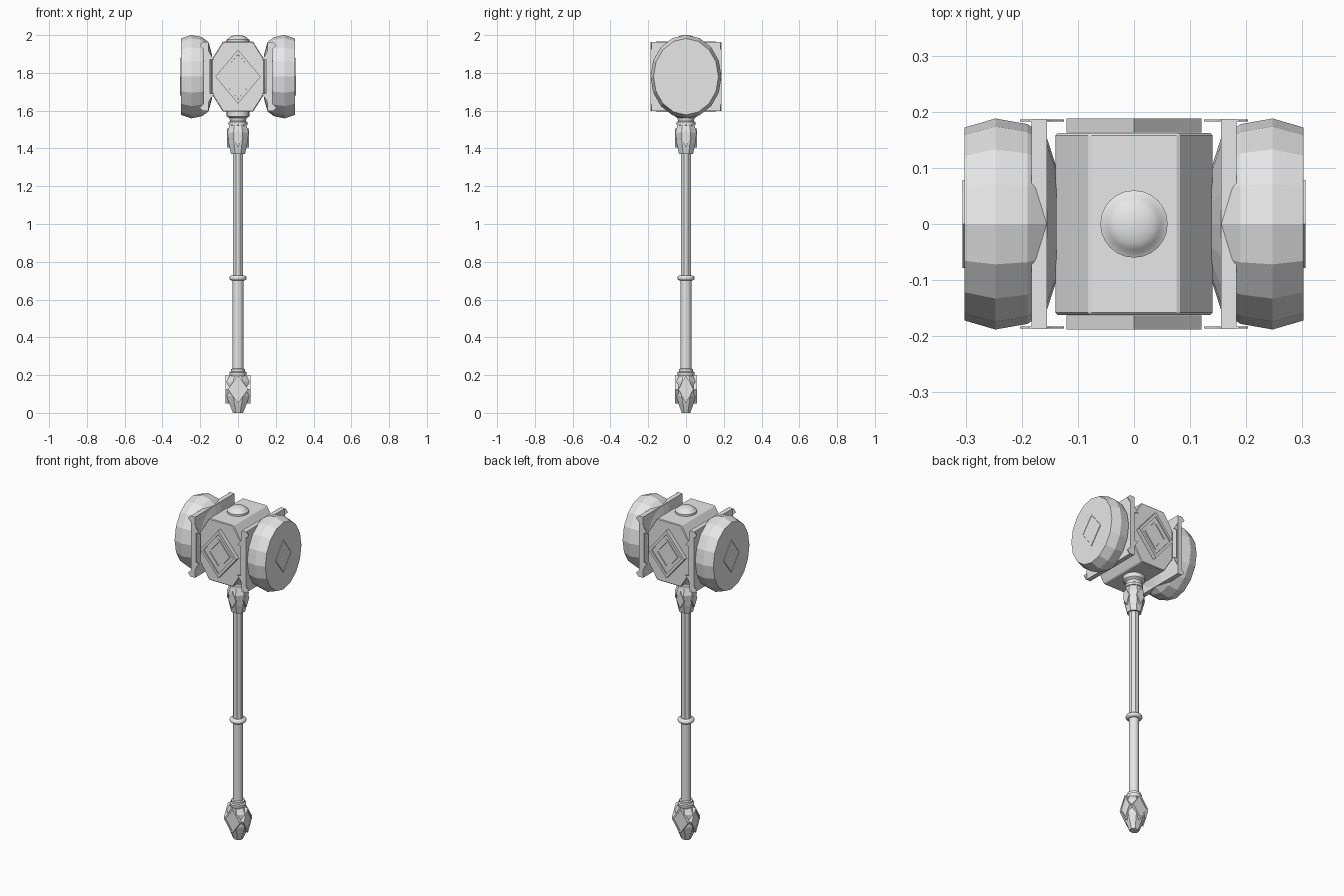
import bpy, bmesh, math
from mathutils import Vector

old = bpy.data.objects.get("Cube")
if old:
    bpy.data.objects.remove(old, do_unlink=True)

metal = bpy.data.materials.new("light_grey_metal")
metal.use_nodes = True
metal.diffuse_color = (0.8, 0.8, 0.8, 1)
metal.node_tree.nodes["Principled BSDF"].inputs["Base Color"].default_value = (0.8, 0.8, 0.8, 1)

MID = 1.78  # height of the head centre


def finish(name, bm, smooth=False, bevel=0):
    bmesh.ops.recalc_face_normals(bm, faces=bm.faces)
    mesh = bpy.data.meshes.new(name)
    bm.to_mesh(mesh)
    bm.free()
    mesh.materials.append(metal)
    ob = bpy.data.objects.new(name, mesh)
    bpy.context.collection.objects.link(ob)
    if bevel:
        mod = ob.modifiers.new("Bevel", "BEVEL")
        mod.width = bevel
        mod.segments = 1
    if smooth:
        bpy.ops.object.select_all(action="DESELECT")
        ob.select_set(True)
        bpy.context.view_layer.objects.active = ob
        bpy.ops.object.shade_smooth_by_angle(angle=math.radians(40))
    return ob


def loft(name, profile, sides, place, smooth=False, turn=0):
    """Rings of (position, radius), capped at both ends; place maps (a, b, t) to a point."""
    bm = bmesh.new()
    rings = []
    for t, r in profile:
        angles = [math.tau * (i + turn) / sides for i in range(sides)]
        rings.append([bm.verts.new(place(r * math.cos(a), r * math.sin(a), t)) for a in angles])
    for low, high in zip(rings, rings[1:]):
        for i in range(sides):
            j = (i + 1) % sides
            bm.faces.new((low[i], low[j], high[j], high[i]))
    bm.faces.new(rings[0])
    bm.faces.new(rings[-1])
    return finish(name, bm, smooth)


def upright(a, b, t):
    return (a, b, t)


def prism(name, outline, start, end, place, bevel=0):
    """Outline (u, v) extruded from start to end along the third axis."""
    bm = bmesh.new()
    low = [bm.verts.new(place(u, v, start)) for u, v in outline]
    high = [bm.verts.new(place(u, v, end)) for u, v in outline]
    bm.faces.new(low)
    bm.faces.new(high)
    for i in range(len(low)):
        j = (i + 1) % len(low)
        bm.faces.new((low[i], low[j], high[j], high[i]))
    return finish(name, bm, bevel=bevel)


def diamond(w, h):
    return [(w, 0), (0, h), (-w, 0), (0, -h)]


def diamond_frame(name, w, h, band, start, end, place):
    """Diamond border made of four mitred strips."""
    bm = bmesh.new()
    k = 1 - band
    outer, inner = diamond(w, h), diamond(w * k, h * k)
    grid = [[bm.verts.new(place(u, v, d)) for u, v in ring]
            for ring, d in ((outer, start), (outer, end), (inner, end), (inner, start))]
    for a in range(4):
        for i in range(4):
            j, b = (i + 1) % 4, (a + 1) % 4
            bm.faces.new((grid[a][i], grid[a][j], grid[b][j], grid[b][i]))
    return finish(name, bm)


# Central block of the head, an octagon run front to back
half = [(0.08, 0.185), (0.14, 0.09), (0.14, -0.09), (0.08, -0.185)]
octagon = half + [(-u, v) for u, v in reversed(half)]
prism("head_block", octagon, -0.162, 0.162, lambda u, v, d: (u, d, MID + v), bevel=0.004)

# Layered diamonds on the front and back of the head
for side, label in ((-1, "front"), (1, "back")):
    def face(u, v, d, side=side):
        return (u, side * d, MID + v)
    prism(label + "_diamond_plate", diamond(0.10, 0.118), 0.163, 0.181, face)
    diamond_frame(label + "_diamond_border", 0.12, 0.143, 0.17, 0.163, 0.188, face)
    diamond_frame(label + "_diamond_inner_border", 0.075, 0.09, 0.2, 0.178, 0.186, face)

# Striking drums, square brackets and corner ornaments, mirrored
drum_profile = [(0.138, 0.10), (0.156, 0.156), (0.19, 0.178), (0.247, 0.188), (0.302, 0.172)]
plate_edge = [(0.187, 0.183), (-0.187, 0.183), (-0.187, -0.183), (0.187, -0.183)]
corner = [(0.155, 0.183), (0.187, 0.183), (0.203, 0.165), (0.183, 0.145),
          (0.165, 0.12), (0.165, 0.0), (0.148, 0.0), (0.148, 0.09),
          (0.125, 0.09), (0.145, 0.115), (0.157, 0.14)]
for s, label in ((1, "left"), (-1, "right")):
    loft(label + "_drum", drum_profile, 16,
         lambda a, b, t: (s * t, a, MID + b * 1.175))
    prism(label + "_bracket", plate_edge, 0.155, 0.183,
          lambda u, v, d: (s * d, u, MID + v))
    diamond_frame(label + "_drum_diamond", 0.078, 0.10, 0.1, 0.30, 0.306,
                  lambda u, v, d: (s * d, u, MID + v))
    prism(label + "_drum_diamond_plate", diamond(0.07, 0.09), 0.30, 0.304,
          lambda u, v, d: (s * d, u, MID + v))
    for y in (-1, 1):
        for z in (-1, 1):
            prism(label + "_corner_ornament", corner, 0.183, 0.1865,
                  lambda u, v, d: (s * u, y * d, MID + z * v))

# Domed cap on top of the head
dome = [(1.96, 0.06), (1.976, 0.06), (1.98, 0.052), (1.988, 0.046),
        (1.995, 0.034), (1.999, 0.018), (2.0, 0.004)]
loft("top_cap", dome, 24, upright, True)

# Stepped neck between head and socket
neck = [(1.52, 0.04), (1.525, 0.05), (1.54, 0.05), (1.545, 0.042), (1.56, 0.045),
        (1.57, 0.06), (1.60, 0.06)]
loft("neck_collar", neck, 24, upright, True)

# Faceted socket
socket = [(1.37, 0.04), (1.42, 0.052), (1.485, 0.061), (1.53, 0.046)]
loft("shaft_socket", socket, 8, upright, turn=0.5)
for i in range(4):
    turn = math.pi / 2 * i
    def around(u, v, d, turn=turn):
        c, n = math.cos(turn), math.sin(turn)
        return (u * c + d * n, u * n - d * c, 1.455 + v)
    prism("socket_diamond", diamond(0.026, 0.05), 0.046, 0.057, around)

# Fluted upper shaft, smooth grip and the ring between them
loft("upper_shaft", [(0.7, 0.029), (1.38, 0.029)], 8, upright, turn=0.5)
loft("grip", [(0.2, 0.0285), (0.72, 0.0285)], 20, upright, True)
ring = [(0.7 + 0.014 * (1 - math.cos(a)), 0.03 + 0.016 * math.sin(a))
        for a in (math.pi * i / 8 for i in range(9))]
loft("grip_ring", ring, 24, upright, True)
loft("pommel_collar", [(0.195, 0.042), (0.2, 0.045), (0.215, 0.045), (0.22, 0.037),
                       (0.232, 0.037), (0.235, 0.03)], 24, upright, True)

# Faceted pommel with a diamond on each side
pommel = [(0.0, 0.027), (0.05, 0.047), (0.09, 0.06), (0.165, 0.06), (0.2, 0.042)]
loft("pommel", pommel, 8, lambda a, b, t: (a * 1.08, b * 0.92, t), turn=0.5)
for i in range(4):
    wide = i % 2 == 0
    reach = 0.058 if wide else 0.066
    def around(u, v, d, turn=math.pi / 2 * i):
        c, n = math.cos(turn), math.sin(turn)
        return (u * c + d * n, u * n - d * c, 0.125 + v)
    w = 0.054 if wide else 0.04
    diamond_frame("pommel_diamond_border", w, 0.075, 0.2, 0.04, reach, around)
    prism("pommel_diamond_plate", diamond(w * 0.8, 0.06), 0.04, reach - 0.004, around)
